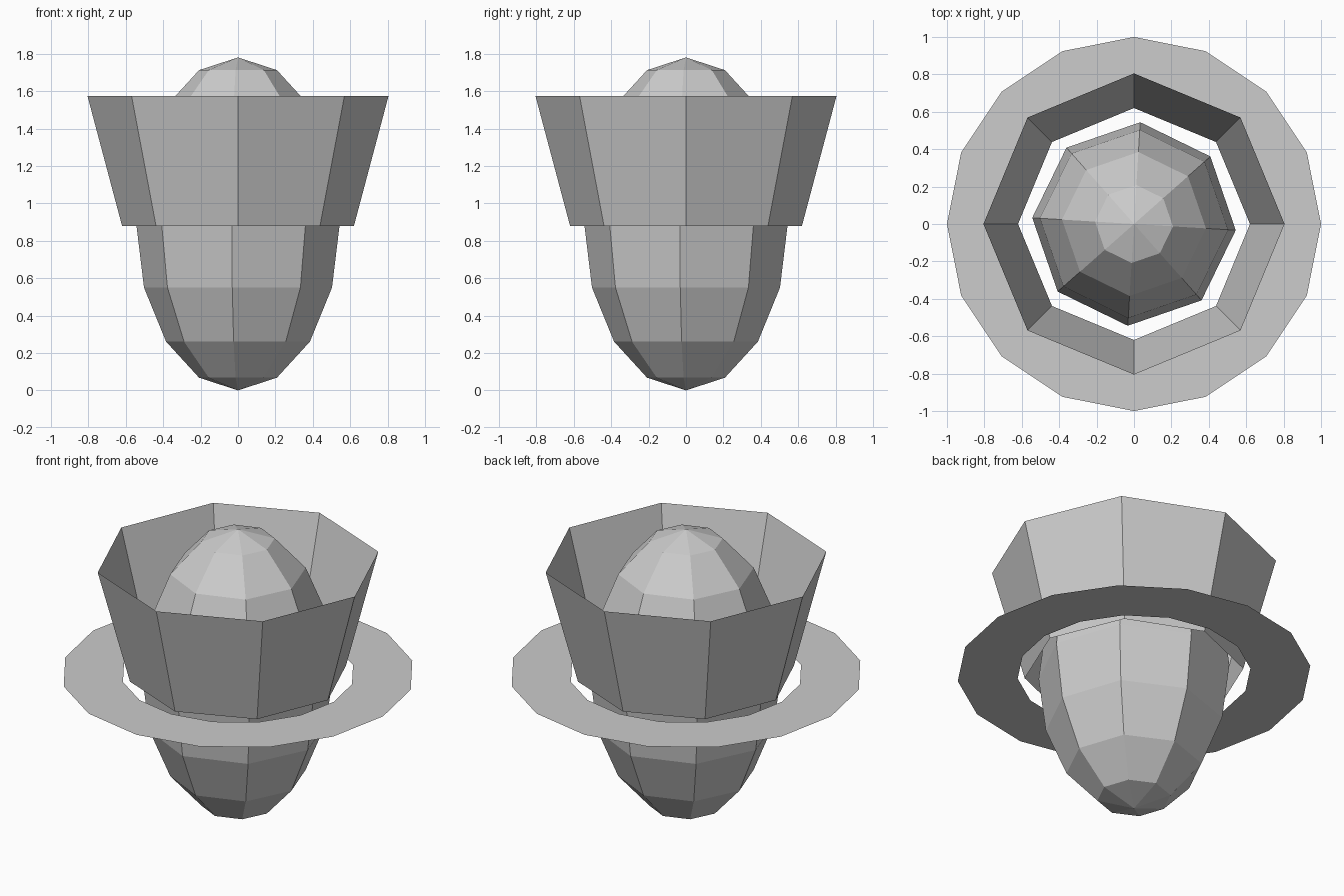
import bpy, bmesh
from math import pi, cos, sin, radians

cube = bpy.data.objects.get("Cube")
if cube:
    bpy.data.objects.remove(cube, do_unlink=True)

grey = bpy.data.materials.new("light_grey")
grey.use_nodes = True
colour = (0.604, 0.604, 0.604, 1)
grey.diffuse_color = colour
grey.node_tree.nodes["Principled BSDF"].inputs["Base Color"].default_value = colour


def add_object(name, bm):
    mesh = bpy.data.meshes.new(name)
    bm.to_mesh(mesh)
    bm.free()
    mesh.materials.append(grey)
    obj = bpy.data.objects.new(name, mesh)
    bpy.context.collection.objects.link(obj)
    return obj


def band(name, sides, lower, upper):
    """Open single-skin band between two (radius, height) polygons."""
    bm = bmesh.new()
    loops = [[bm.verts.new((r * cos(2 * pi * i / sides), r * sin(2 * pi * i / sides), z))
              for i in range(sides)] for r, z in (lower, upper)]
    a, b = loops
    for i in range(sides):
        j = (i + 1) % sides
        bm.faces.new((a[i], a[j], b[j], b[i]))
    return add_object(name, bm)


# Faceted egg-shaped core, turned slightly about its axis
core_bm = bmesh.new()
bmesh.ops.create_uvsphere(core_bm, u_segments=8, v_segments=8, radius=1)
core = add_object("core", core_bm)
core.scale = (0.545, 0.545, 0.89)
core.location.z = 0.89
core.rotation_euler.z = radians(-3.5)

# Flared open collar around the upper half
band("collar", 8, (0.62, 0.88), (0.805, 1.575))

# Flat ring around the middle, facing up
band("flat_ring", 16, (1.0, 0.88), (0.66, 0.88))
